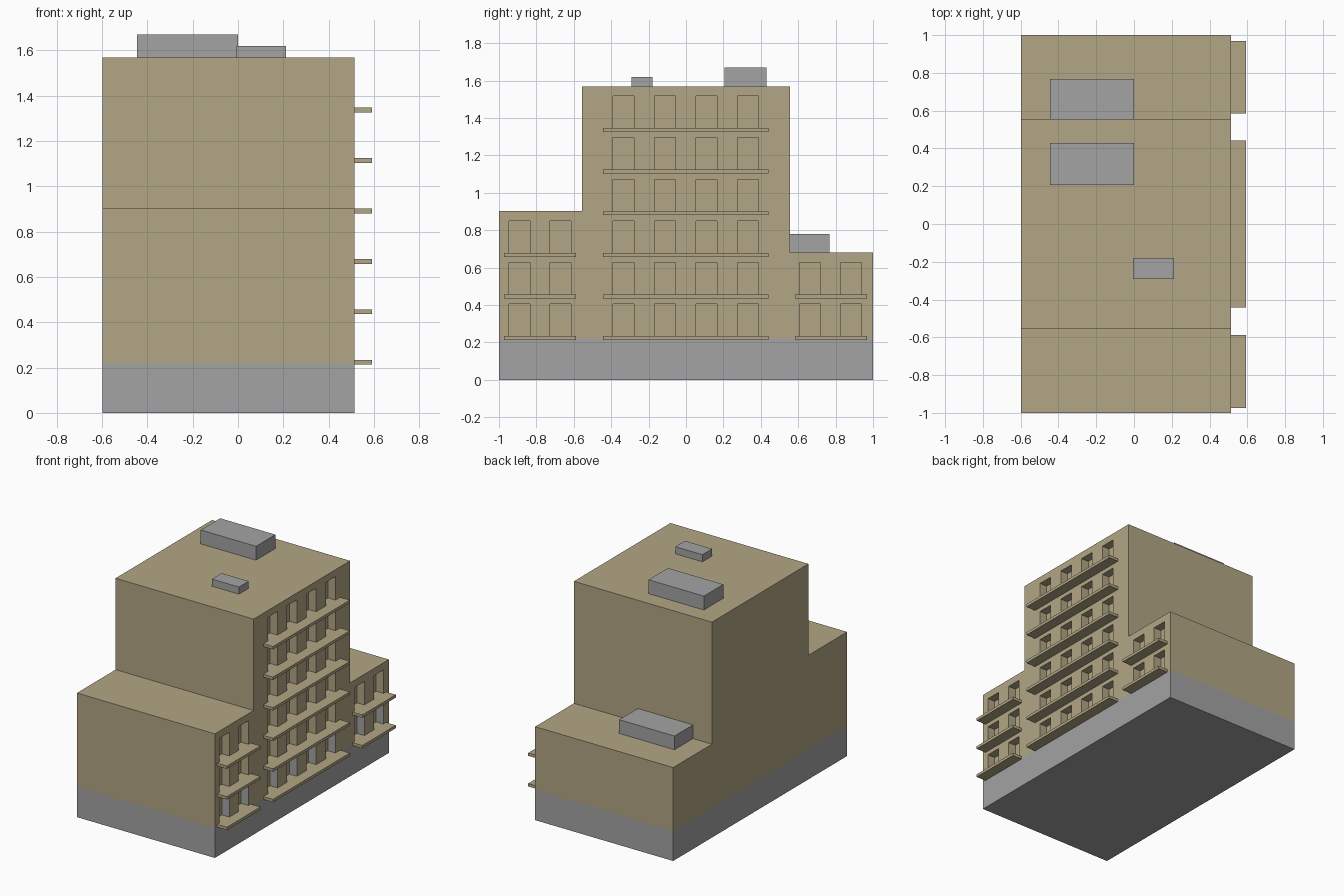
import bpy, bmesh

cube = bpy.data.objects.get("Cube")
if cube:
    bpy.data.objects.remove(cube, do_unlink=True)


def material(name, rgb):
    m = bpy.data.materials.new(name)
    m.use_nodes = True
    m.diffuse_color = (*rgb, 1)
    m.node_tree.nodes["Principled BSDF"].inputs["Base Color"].default_value = (*rgb, 1)
    return m


TAN = material("tan plaster", (0.45, 0.38, 0.235))
GREY = material("grey concrete", (0.367, 0.367, 0.367))

LEFT, WALL, EDGE = -0.597, 0.514, 0.592   # back wall, facade and balcony edge in x
FRONT_Y, BACK_Y = -0.555, 0.555           # where the wings meet the tower
FLOOR_0, STOREY, SLAB = 0.213, 0.2225, 0.021
FRONT_TOP, BACK_TOP, TOWER_TOP = 0.903, 0.68, 1.568
BASE_TOP, DEPTH, DOOR_W = 0.22, 0.06, 0.112


def add_object(name, bm, *mats):
    mesh = bpy.data.meshes.new(name)
    bm.to_mesh(mesh)
    bm.free()
    ob = bpy.data.objects.new(name, mesh)
    bpy.context.collection.objects.link(ob)
    for m in mats:
        mesh.materials.append(m)
    return ob


def box(bm, x, y, z):
    verts = bmesh.ops.create_cube(bm, size=1)["verts"]
    for v in verts:
        v.co = [r[0] if c < 0 else r[1] for c, r in zip(v.co, (x, y, z))]


def box_object(name, x, y, z, mat):
    bm = bmesh.new()
    box(bm, x, y, z)
    return add_object(name, bm, mat)


# Stepped building mass: side profile extruded across the width
profile = [(-1, 0), (1, 0), (1, BACK_TOP), (BACK_Y, BACK_TOP), (BACK_Y, TOWER_TOP),
           (FRONT_Y, TOWER_TOP), (FRONT_Y, FRONT_TOP), (-1, FRONT_TOP)]
bm = bmesh.new()
face = bm.faces.new([bm.verts.new((LEFT, y, z)) for y, z in profile])
side = bmesh.ops.extrude_face_region(bm, geom=[face])["geom"]
for v in side:
    if isinstance(v, bmesh.types.BMVert):
        v.co.x = WALL
bmesh.ops.recalc_face_normals(bm, faces=bm.faces)
building = add_object("building", bm, TAN, GREY)

# Balcony slabs and door openings for each section: storeys, slab span, door centres
sections = {
    "front_wing": (3, (-0.973, -0.587), (-0.89, -0.67)),
    "tower": (6, (-0.443, 0.441), (-0.335, -0.113, 0.109, 0.331)),
    "back_wing": (2, (0.584, 0.969), (0.663, 0.883)),
}
cut = bmesh.new()
for name, (storeys, span, doors) in sections.items():
    for i in range(storeys):
        z = FLOOR_0 + i * STOREY
        box_object(f"{name}_balcony_{i + 1}", (WALL, EDGE), span, (z, z + SLAB), TAN)
        for y in doors:
            box(cut, (WALL - DEPTH, WALL + 0.1), (y - DOOR_W / 2, y + DOOR_W / 2),
                (z + SLAB, z + 0.192))
cutter = add_object("door_cutter", cut)
cutter.hide_render = True

# Recess the doors
mod = building.modifiers.new("doors", 'BOOLEAN')
mod.operation = 'DIFFERENCE'
mod.solver = 'EXACT'
mod.object = cutter
bpy.context.view_layer.objects.active = building
bpy.ops.object.modifier_apply(modifier=mod.name)
bpy.data.objects.remove(cutter, do_unlink=True)

# Grey base band and grey jambs on the lowest storey
bm = bmesh.new()
bm.from_mesh(building.data)
bmesh.ops.bisect_plane(bm, geom=bm.verts[:] + bm.edges[:] + bm.faces[:],
                       plane_co=(0, 0, BASE_TOP), plane_no=(0, 0, 1))
for f in bm.faces:
    c = f.calc_center_median()
    jamb = WALL - DEPTH < c.x < WALL - 0.01 and f.normal.y < -0.9 and c.z < FLOOR_0 + STOREY
    f.material_index = int(c.z < BASE_TOP or jamb)
bm.to_mesh(building.data)
bm.free()

# Rooftop plant boxes
box_object("tower_roof_box", (-0.445, 0), (0.207, 0.43), (TOWER_TOP, 1.669), GREY)
box_object("small_roof_box", (-0.006, 0.212), (-0.292, -0.18), (TOWER_TOP, 1.62), GREY)
box_object("back_wing_roof_box", (-0.445, 0), (BACK_Y, 0.768), (BACK_TOP, 0.78), GREY)
